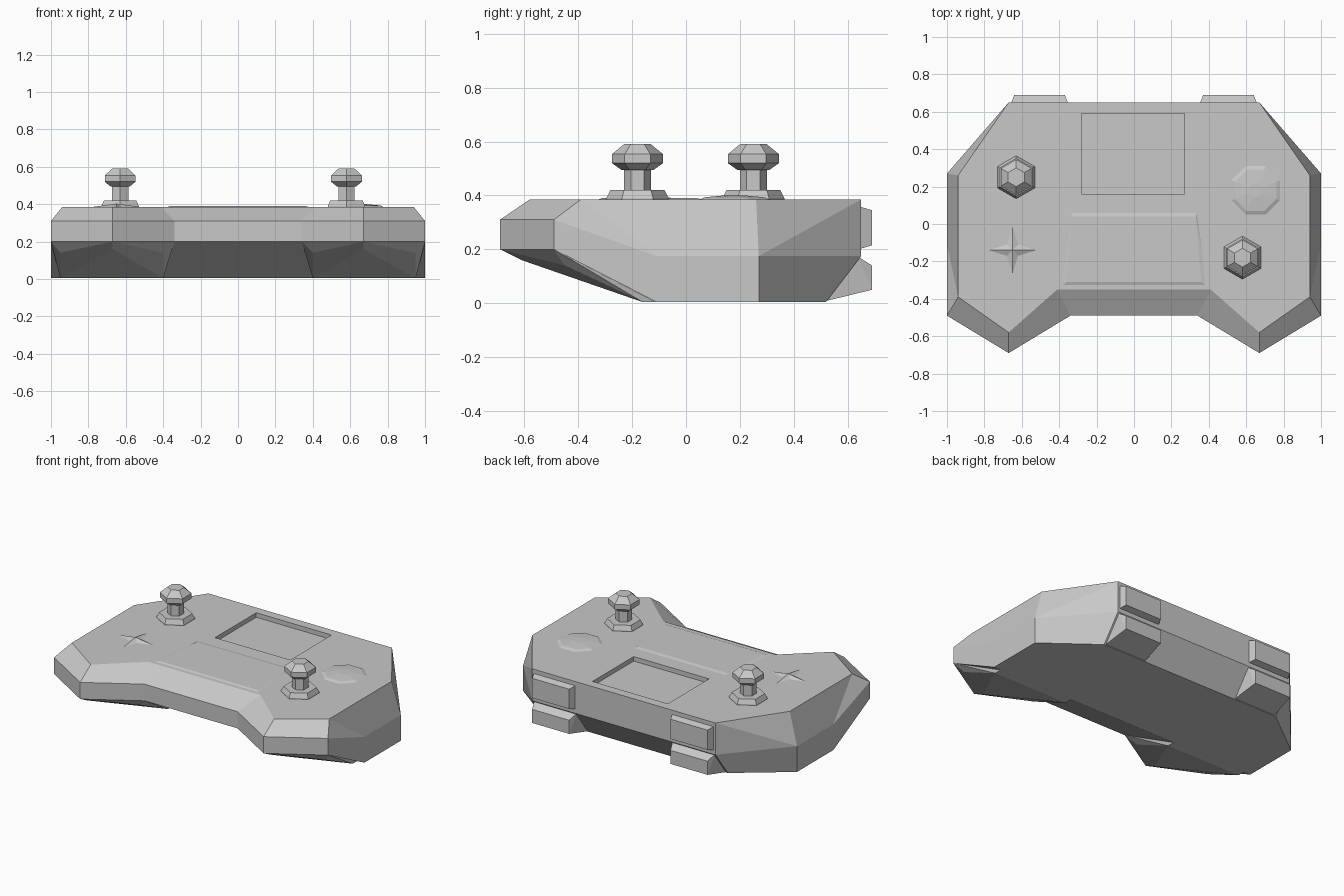
import bpy, bmesh, math

if "Cube" in bpy.data.objects:
    bpy.data.objects.remove(bpy.data.objects["Cube"])

GREY = (0.58, 0.58, 0.58, 1)
mat = bpy.data.materials.new("grey plastic")
mat.use_nodes = True
mat.diffuse_color = GREY
mat.node_tree.nodes["Principled BSDF"].inputs["Base Color"].default_value = GREY
TOP = 0.385


def finish(name, bm, mirror=False):
    bmesh.ops.recalc_face_normals(bm, faces=bm.faces)
    mesh = bpy.data.meshes.new(name)
    bm.to_mesh(mesh)
    bm.free()
    mesh.materials.append(mat)
    ob = bpy.data.objects.new(name, mesh)
    bpy.context.scene.collection.objects.link(ob)
    if mirror:
        ob.modifiers.new("Mirror", 'MIRROR')
    return ob


def hull(name, points, mirror=False):
    bm = bmesh.new()
    for p in points:
        bm.verts.new(p)
    bmesh.ops.convex_hull(bm, input=bm.verts)
    bmesh.ops.dissolve_limit(bm, angle_limit=0.01, verts=bm.verts, edges=bm.edges)
    return finish(name, bm, mirror)


def lathe(name, x, y, profile, sides, turn=0.0):
    """Stack of polygon rings; profile holds (radius, z)."""
    bm = bmesh.new()
    rings = []
    for r, z in profile:
        angles = [turn + math.tau * i / sides for i in range(sides)]
        rings.append([bm.verts.new((x + r * math.cos(a), y + r * math.sin(a), z)) for a in angles])
    for low, high in zip(rings, rings[1:]):
        for i in range(sides):
            j = (i + 1) % sides
            bm.faces.new((low[i], low[j], high[j], high[i]))
    bm.faces.new(rings[0])
    bm.faces.new(rings[-1])
    return finish(name, bm)


# Shell: named corners of the left half, mirrored across x = 0
corners = {
    "back_t": (0, .65, TOP), "back_m": (0, .65, .175), "back_b": (0, .52, .005),
    "shoulder_t": (.67, .65, TOP), "shoulder_m": (.67, .65, .175), "shoulder_b": (.67, .52, .005),
    "side_t": (.94, .26, TOP), "side_m": (1, .27, .175), "side_b": (1, .27, .005),
    "waist_m": (1, -.11, .175), "waist_b": (1, -.11, .005),
    "outer_t": (.94, -.39, TOP), "outer_m": (1, -.49, .31), "outer_l": (1, -.49, .2),
    "tip_t": (.67, -.58, TOP), "tip_m": (.67, -.69, .31), "tip_l": (.67, -.69, .2),
    "inner_t": (.41, -.35, TOP), "inner_m": (.34, -.49, .31), "inner_l": (.34, -.49, .2),
    "front_t": (0, -.35, TOP), "front_m": (0, -.49, .31), "front_l": (0, -.49, .2),
    "belly_b": (0, -.11, .005),
}
faces = [
    "back_t front_t inner_t tip_t outer_t side_t shoulder_t",
    "back_t shoulder_t shoulder_m back_m", "back_m shoulder_m shoulder_b back_b",
    "shoulder_t side_t side_m", "shoulder_t side_m shoulder_m",
    "shoulder_m side_m side_b shoulder_b",
    "side_t waist_m side_m", "side_t outer_t waist_m", "outer_t outer_m waist_m",
    "side_m waist_m waist_b side_b", "waist_m outer_m outer_l waist_b",
    "outer_t tip_t tip_m outer_m", "outer_m tip_m tip_l outer_l",
    "tip_t inner_t inner_m tip_m", "tip_m inner_m inner_l tip_l",
    "inner_t front_t front_m inner_m", "inner_m front_m front_l inner_l",
    "outer_l tip_l inner_l", "outer_l inner_l front_l belly_b waist_b",
    "back_b shoulder_b side_b waist_b belly_b",
]
bm = bmesh.new()
vert = {k: bm.verts.new(p) for k, p in corners.items()}
for f in faces:
    bm.faces.new([vert[k] for k in f.split()])
body = finish("body", bm, mirror=True)

# Sunken screen
cutter = hull("screen_cutter", [(x, y, z) for x in (-.28, .27) for y in (.16, .59)
                                for z in (TOP - .03, TOP + .1)])
cutter.hide_render = True
cut = body.modifiers.new("Screen", 'BOOLEAN')
cut.operation = 'DIFFERENCE'
cut.solver = 'EXACT'
cut.object = cutter
bpy.context.view_layer.objects.active = body
for name in [m.name for m in body.modifiers]:
    bpy.ops.object.modifier_apply(modifier=name)
bpy.data.objects.remove(cutter)

# Low raised panel in front of the screen
hull("centre_panel", [(s * x, y, TOP + h) for s in (-1, 1) for x, y, h in
                      ((.34, .08, -.005), (.40, -.34, -.005), (.33, .04, .005), (.36, -.31, .005))])

# Pads under the grips
hull("grip_pads", [(.67, -.69, .2), (1, -.49, .2), (.34, -.49, .2), (.67, -.61, .16)]
     + [(x, y, z) for x in (.40, .95)
        for y, z in ((-.45, .14), (-.27, .065), (-.16, .004), (-.11, .004))], mirror=True)

# Shoulder buttons and triggers on the back
hull("shoulder_buttons", [(x, .64, z) for x in (.35, .66) for z in (.2, .36)]
     + [(x, .69, z) for x in (.37, .64) for z in (.215, .345)], mirror=True)
hull("triggers", [(x, y, z) for x in (.35, .66) for y, z in ((.64, .172), (.51, .006))]
     + [(x, .69, z) for x in (.37, .64) for z in (.05, .14)], mirror=True)

# Thumb sticks
stick = [(.115, TOP - .01), (.115, .39), (.10, .42), (.05, .42), (.05, .495),
         (.06, .495), (.095, .52), (.095, .553), (.05, .59)]
for side, x, y in (("right", -.63, .25), ("left", .58, -.18)):
    lathe(side + "_thumb_stick", x, y, stick, 6, math.pi / 6)

# Four-pointed direction pad, peaked in the middle
bm = bmesh.new()
cx, cy = -.65, -.14
peak = bm.verts.new((cx, cy, TOP + .018))
rim = []
for i in range(8):
    r = .045 if i % 2 else .135
    a = math.pi * i / 4
    rim.append(bm.verts.new((cx + r * math.cos(a), cy + r * math.sin(a), TOP - .001)))
for i in range(8):
    bm.faces.new((peak, rim[i], rim[(i + 1) % 8]))
bm.faces.new(rim)
finish("direction_pad", bm)

# Faceted action button mound
lathe("action_buttons", .65, .18, [(.145, TOP - .002), (.12, TOP + .008), (.04, TOP + .015)],
      8, math.pi / 8)
